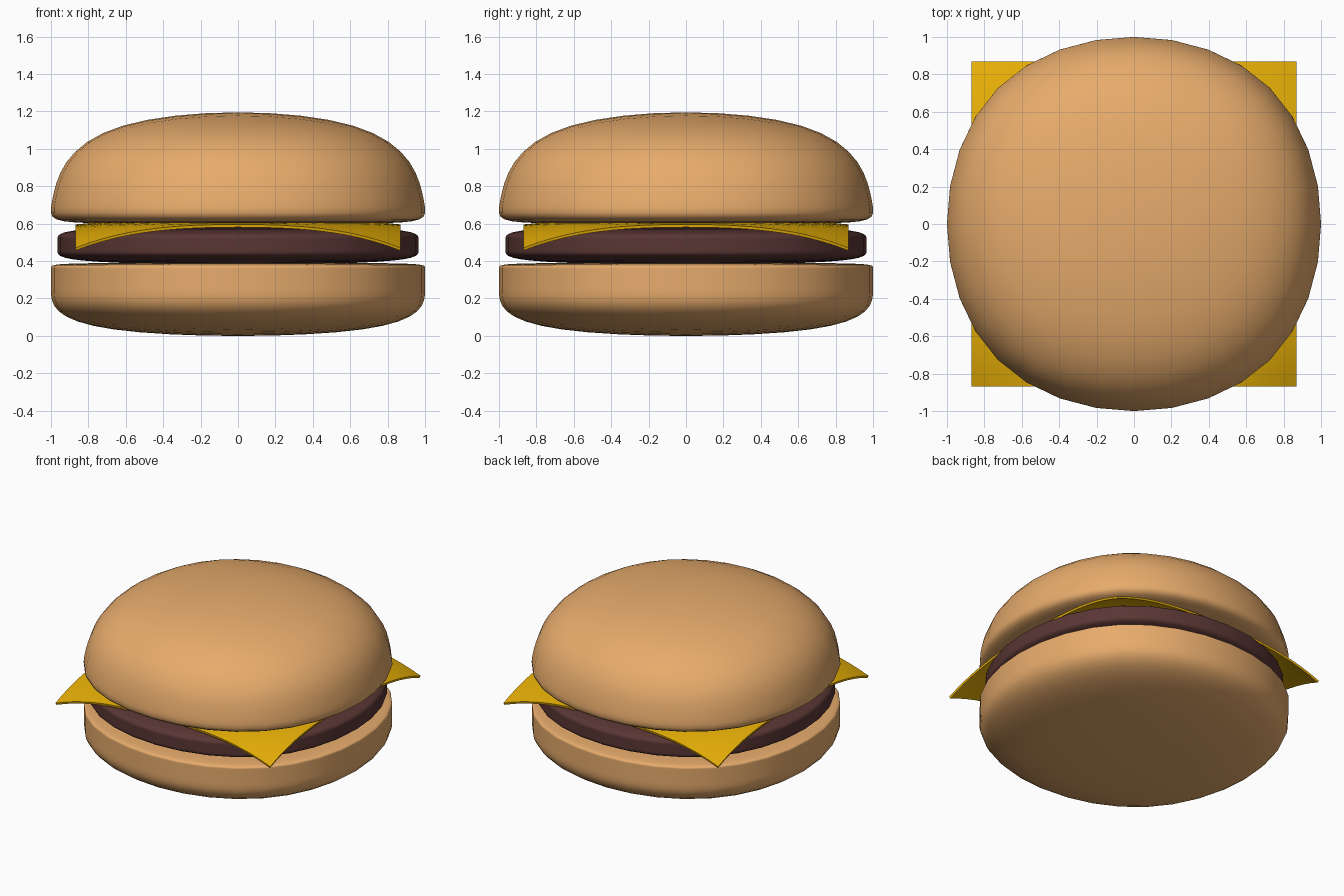
import bpy, bmesh
from math import hypot

if "Cube" in bpy.data.objects:
    bpy.data.objects.remove(bpy.data.objects["Cube"])

# Materials
def material(name, rgb):
    m = bpy.data.materials.new(name)
    m.diffuse_color = (*rgb, 1.0)
    m.use_nodes = True
    m.node_tree.nodes["Principled BSDF"].inputs["Base Color"].default_value = m.diffuse_color
    return m

bread = material("bread", (0.80, 0.41, 0.15))
meat = material("meat", (0.10, 0.037, 0.034))
yellow = material("cheese_yellow", (0.80, 0.43, 0.002))

def finish(name, bm, mat):
    bmesh.ops.recalc_face_normals(bm, faces=bm.faces[:])
    me = bpy.data.meshes.new(name)
    bm.to_mesh(me)
    bm.free()
    me.materials.append(mat)
    ob = bpy.data.objects.new(name, me)
    bpy.context.collection.objects.link(ob)
    for p in me.polygons:
        p.use_smooth = True
    return ob

# Box with horizontal loops at the given heights, rounded by subdivision
def soft_box(name, radius, heights, mat, top_scale=1.0):
    a = radius / 0.9167  # the smoothed square shrinks to this share
    bm = bmesh.new()
    rings = []
    for z in heights:
        r = a * (top_scale if z == heights[-1] else 1.0)
        rings.append([bm.verts.new((sx * r, sy * r, z))
                      for sx, sy in ((-1, -1), (1, -1), (1, 1), (-1, 1))])
    bm.faces.new(rings[0][::-1])
    bm.faces.new(rings[-1])
    for lo, hi in zip(rings, rings[1:]):
        for i in range(4):
            j = (i + 1) % 4
            bm.faces.new((lo[i], lo[j], hi[j], hi[i]))
    ob = finish(name, bm, mat)
    sub = ob.modifiers.new("smooth", 'SUBSURF')
    sub.levels = sub.render_levels = 3
    return ob

soft_box("bottom_bun", 1.0, (-0.025, 0.28, 0.376, 0.393), bread)
soft_box("patty", 0.965, (0.375, 0.457, 0.517, 0.594), meat)
soft_box("top_bun", 1.0 / 0.986, (0.596, 0.622, 1.245), bread, top_scale=0.88)

# Cheese slice: flat in the middle, corners drooping over the patty
half = 0.87
bm = bmesh.new()
bmesh.ops.create_grid(bm, x_segments=24, y_segments=24, size=half)
for v in bm.verts:
    v.co.z = 0.604 - 0.58 * max(0.0, hypot(v.co.x, v.co.y) - 0.75) ** 2
cheese = finish("cheese_slice", bm, yellow)
if cheese.data.polygons[0].normal.z < 0:
    cheese.data.flip_normals()
solid = cheese.modifiers.new("thickness", 'SOLIDIFY')
solid.thickness = 0.015
solid.offset = -1
bpy.context.view_layer.objects.active = cheese
cheese.select_set(True)
bpy.ops.object.modifier_apply(modifier=solid.name)
bpy.ops.object.shade_smooth_by_angle()
